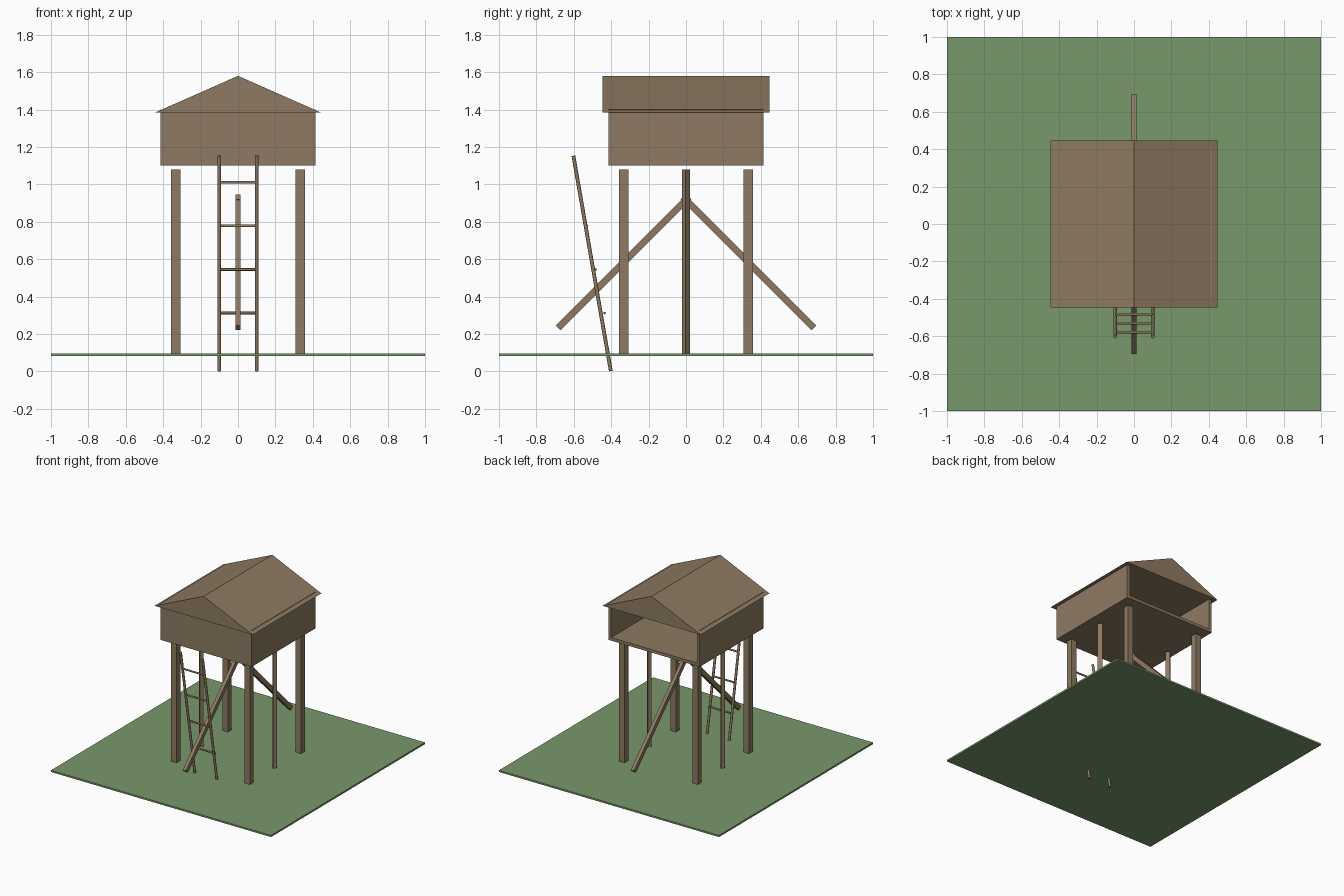
import bpy
import bmesh
from math import radians
from mathutils import Matrix, Vector

if "Cube" in bpy.data.objects:
    bpy.data.objects.remove(bpy.data.objects["Cube"], do_unlink=True)


def material(name, rgb):
    mat = bpy.data.materials.new(name)
    mat.use_nodes = True
    mat.diffuse_color = (*rgb, 1)
    mat.node_tree.nodes["Principled BSDF"].inputs["Base Color"].default_value = (*rgb, 1)
    return mat


wood = material("weathered_wood", (0.27, 0.195, 0.122))
grass = material("grass_green", (0.19, 0.315, 0.148))


def finish(name, bm, mat):
    mesh = bpy.data.meshes.new(name)
    bmesh.ops.recalc_face_normals(bm, faces=bm.faces)
    bm.to_mesh(mesh)
    bm.free()
    mesh.materials.append(mat)
    obj = bpy.data.objects.new(name, mesh)
    bpy.context.collection.objects.link(obj)
    return obj


def box(name, center, size, mat=wood, angle=0, axis="Z"):
    bm = bmesh.new()
    turn = Matrix.Rotation(radians(angle), 4, axis)
    place = Matrix.Translation(center) @ turn @ Matrix.Diagonal((*size, 1))
    bmesh.ops.create_cube(bm, size=1, matrix=place)
    return finish(name, bm, mat)


def rod(name, start, end, radius):
    start, end = Vector(start), Vector(end)
    span = end - start
    bm = bmesh.new()
    place = Matrix.Translation((start + end) / 2) @ span.to_track_quat("Z", "Y").to_matrix().to_4x4()
    bmesh.ops.create_cone(bm, cap_ends=True, segments=12, radius1=radius, radius2=radius,
                          depth=span.length, matrix=place)
    obj = finish(name, bm, wood)
    bpy.ops.object.select_all(action="DESELECT")
    obj.select_set(True)
    bpy.context.view_layer.objects.active = obj
    bpy.ops.object.shade_smooth_by_angle(angle=radians(40))


# Ground slab
box("ground", (0, 0, 0.088), (2, 2, 0.014), grass)

# Corner posts, slim turned middle posts and diagonal braces
POST = 0.333
for side, sx in (("right", -1), ("left", 1)):
    for end, sy in (("front", -1), ("back", 1)):
        box(f"{end}_{side}_post", (sx * POST, sy * POST, 0.585), (0.05, 0.05, 0.99))
    box(f"middle_{side}_post", (sx * POST, 0, 0.585), (0.028, 0.036, 0.99), angle=45)
for end, sy in (("front", -1), ("back", 1)):
    box(f"{end}_brace", (0, sy * POST, 0.583), (0.028, 0.036, 0.99), angle=45 * sy, axis="X")

# Cabin: floor and three walls, open at the back
HALF, WALL, LOW, HIGH = 0.415, 0.025, 1.1, 1.4
mid, tall, inset = (LOW + HIGH) / 2, HIGH - LOW, HALF - WALL / 2
box("cabin_floor", (0, 0, LOW + WALL / 2), (2 * HALF, 2 * HALF, WALL))
box("cabin_front_wall", (0, -inset, (LOW + 1.39) / 2), (2 * HALF, WALL, 1.39 - LOW))
for side, sx in (("right", -1), ("left", 1)):
    box(f"cabin_{side}_wall", (sx * inset, 0, mid), (WALL, 2 * HALF, tall))

# Gabled roof: triangle extruded from front to back
EAVE = 0.446
bm = bmesh.new()
gable = bm.faces.new([bm.verts.new(p) for p in
                      ((-EAVE, -EAVE, 1.383), (EAVE, -EAVE, 1.383), (0, -EAVE, 1.58))])
extruded = bmesh.ops.extrude_face_region(bm, geom=[gable], use_keep_orig=True)
bmesh.ops.translate(bm, vec=(0, 2 * EAVE, 0),
                    verts=[v for v in extruded["geom"] if isinstance(v, bmesh.types.BMVert)])
finish("roof", bm, wood)

# Ladder leaning towards the front wall
for side, x in (("right", -0.1), ("left", 0.1)):
    rod(f"ladder_{side}_rail", (x, -0.402, 0.002), (x, -0.602, 1.153), 0.01)
for i in range(4):
    y, z = -0.435 - 0.048 * i, 0.312 + 0.233 * i
    rod(f"ladder_rung_{i + 1}", (-0.1, y, z), (0.1, y, z), 0.007)
